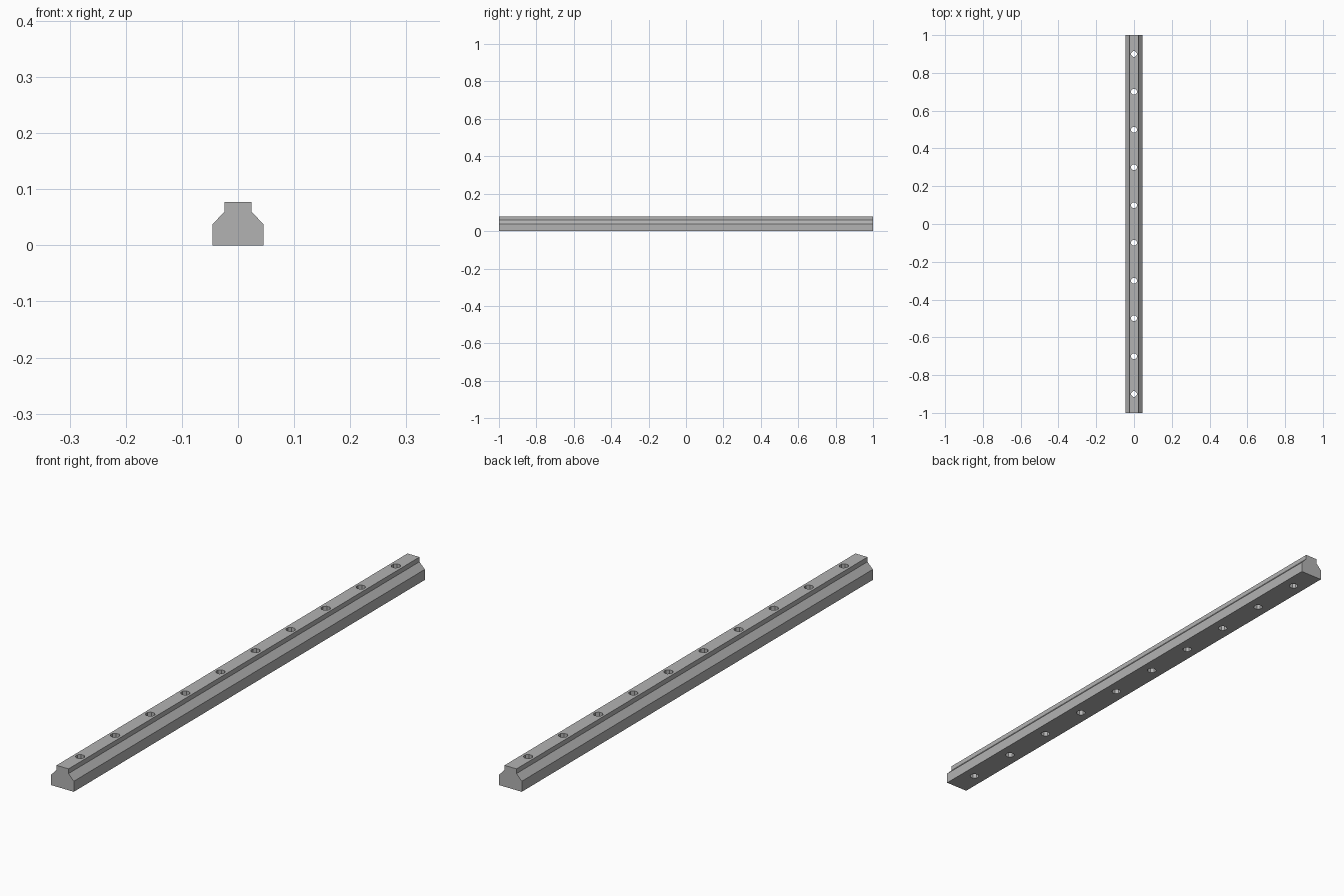
import bpy
import bmesh
from math import cos, sin, tau

cube = bpy.data.objects.get("Cube")
if cube:
    bpy.data.objects.remove(cube, do_unlink=True)

LENGTH = 2.0
HOLES = 10
HOLE_RADIUS = 0.016
HOLE_SIDES = 8

# Material
steel = bpy.data.materials.new("steel grey")
steel.use_nodes = True
grey = (0.45, 0.45, 0.45, 1)
steel.diffuse_color = grey
steel.node_tree.nodes["Principled BSDF"].inputs["Base Color"].default_value = grey


def prism(bm, points, offset):
    """Extrude a closed outline of points along an offset."""
    face = bm.faces.new([bm.verts.new(p) for p in points])
    moved = bmesh.ops.extrude_face_region(bm, geom=[face])["geom"]
    verts = [v for v in moved if isinstance(v, bmesh.types.BMVert)]
    bmesh.ops.translate(bm, verts=verts, vec=offset)


def make_object(name, bm):
    bmesh.ops.recalc_face_normals(bm, faces=bm.faces)
    mesh = bpy.data.meshes.new(name)
    bm.to_mesh(mesh)
    bm.free()
    mesh.materials.append(steel)
    obj = bpy.data.objects.new(name, mesh)
    bpy.context.collection.objects.link(obj)
    return obj


# Rail: mirrored cross-section swept along its length
half = [(0.045, 0), (0.045, 0.038), (0.024, 0.06), (0.024, 0.077)]
outline = half + [(-x, z) for x, z in reversed(half)]
bm = bmesh.new()
prism(bm, [(x, -LENGTH / 2, z) for x, z in outline], (0, LENGTH, 0))
rail = make_object("rail", bm)

# Row of bolt-hole cutters
bm = bmesh.new()
pitch = LENGTH / HOLES
for i in range(HOLES):
    y = (i + 0.5) * pitch - LENGTH / 2
    angles = [tau * (k + 0.5) / HOLE_SIDES for k in range(HOLE_SIDES)]
    ring = [(HOLE_RADIUS * cos(a), y + HOLE_RADIUS * sin(a), -0.05) for a in angles]
    prism(bm, ring, (0, 0, 0.2))
cutter = make_object("bolt_hole_cutter", bm)
cutter.hide_render = True
cutter.hide_set(True)

# Drill the rail
drill = rail.modifiers.new("bolt_holes", "BOOLEAN")
drill.operation = "DIFFERENCE"
drill.solver = "EXACT"
drill.object = cutter
